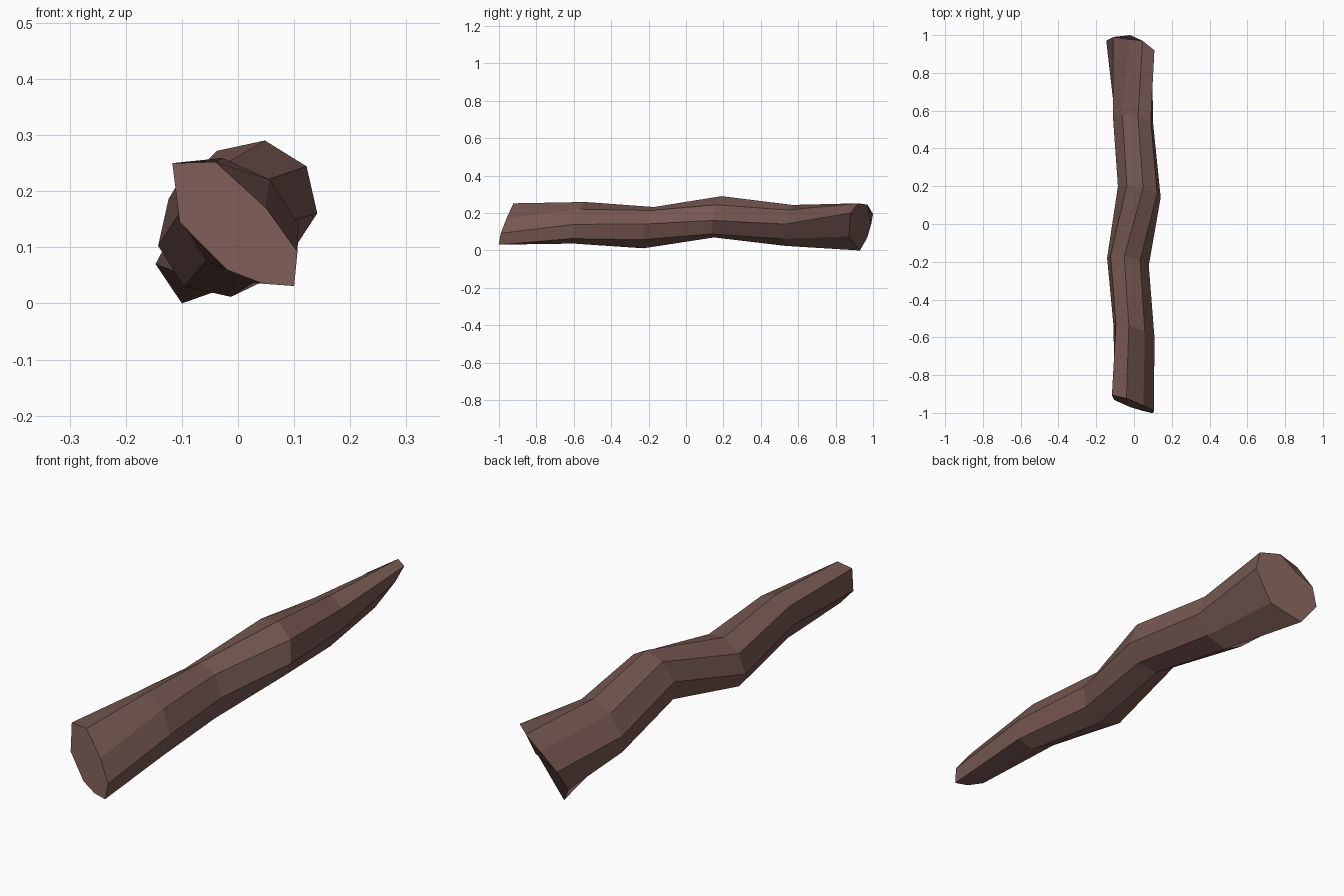
import bpy, bmesh, math

if "Cube" in bpy.data.objects:
    bpy.data.objects.remove(bpy.data.objects["Cube"])

# one bark colour
bark = bpy.data.materials.new("dusty_brown_wood")
bark.diffuse_color = (0.18, 0.095, 0.082, 1)
bark.use_nodes = True
bark.node_tree.nodes["Principled BSDF"].inputs["Base Color"].default_value = bark.diffuse_color

# chisel-cut ends: eight (x, z) corners, clockwise from upper left
front_end = [(-.117, .25), (-.04, .252), (.05, .17), (.106, .092),
             (.1, .031), (.045, .035), (-.02, .06), (-.104, .145)]
# back end is cut at a steep slant, so it keeps its own y values
back_end = [(-.02, 1, .195), (.045, .97, .245), (.108, .92, .252), (.095, .88, .20),
            (.01, .87, .075), (-.1, .93, 0), (-.147, .97, .07), (-.11, .99, .14)]


def tilt(x, z):
    """Rings lean: upper-left side sits further back."""
    return 0.22 * ((z - 0.145) - x)


def ring(y, cx, cz, a, b, axis, start):
    """Eight-sided ellipse, long axis at 'axis' degrees, first corner at 'start'."""
    pts = []
    ax = math.radians(axis)
    for i in range(8):
        t = math.radians(start - 45 * i - axis)
        u, v = a * math.cos(t), b * math.sin(t)
        dx = u * math.cos(ax) - v * math.sin(ax)
        dz = u * math.sin(ax) + v * math.cos(ax)
        pts.append((cx + dx, y + tilt(dx, dz + 0.145), cz + dz))
    return pts


rings = [
    [(x, -0.955 + tilt(x, z), z) for x, z in front_end],
    ring(-0.57, 0.0, 0.148, .128, .092, 135, 140),
    ring(-0.20, -0.032, 0.122, .112, .112, 0, 145),
    ring(0.17, 0.028, 0.18, .115, .112, 0, 125),
    ring(0.55, -0.005, 0.134, .125, .092, 45, 130),
    back_end,
]

# crooked wooden log
bm = bmesh.new()
loops = [[bm.verts.new(p) for p in r] for r in rings]
for lo, hi in zip(loops, loops[1:]):
    for i in range(8):
        j = (i + 1) % 8
        bm.faces.new((lo[i], lo[j], hi[j], hi[i]))
bm.faces.new(loops[0])
bm.faces.new(loops[-1])
bmesh.ops.recalc_face_normals(bm, faces=bm.faces)

mesh = bpy.data.meshes.new("crooked_log")
bm.to_mesh(mesh)
bm.free()
mesh.materials.append(bark)
log = bpy.data.objects.new("crooked_log", mesh)
bpy.context.collection.objects.link(log)
